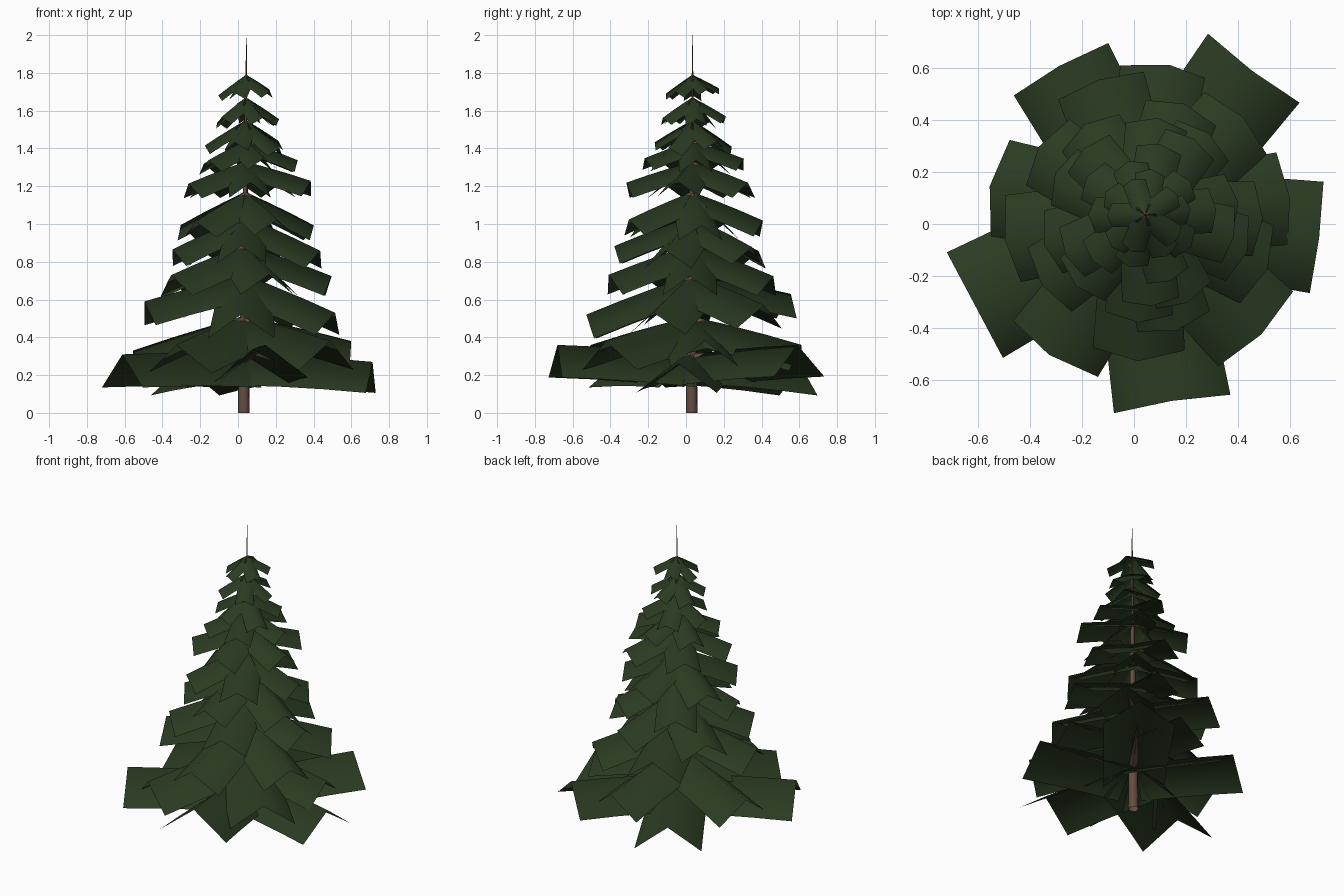
import bpy, bmesh, math, random
from mathutils import Vector

if "Cube" in bpy.data.objects:
    bpy.data.objects.remove(bpy.data.objects["Cube"])

random.seed(4)


def material(name, rgb):
    m = bpy.data.materials.new(name)
    m.diffuse_color = (*rgb, 1)
    m.use_nodes = True
    m.node_tree.nodes["Principled BSDF"].inputs["Base Color"].default_value = m.diffuse_color
    return m


green = material("needle green", (0.023, 0.043, 0.0155))
brown = material("bark brown", (0.13, 0.071, 0.051))


def finish(bm, name, mat):
    for f in bm.faces:
        f.smooth = True
    me = bpy.data.meshes.new(name)
    bm.to_mesh(me)
    bm.free()
    me.materials.append(mat)
    ob = bpy.data.objects.new(name, me)
    bpy.context.collection.objects.link(ob)


def tube(bm, p0, p1, r0, r1, sides):
    """Open tapered stick between two points."""
    q = (p1 - p0).to_track_quat('Z', 'Y')
    rings = []
    for p, r in ((p0, r0), (p1, r1)):
        rings.append([bm.verts.new(p + q @ Vector((r * math.cos(k * math.tau / sides),
                                                   r * math.sin(k * math.tau / sides), 0)))
                      for k in range(sides)])
    for k in range(sides):
        j = (k + 1) % sides
        bm.faces.new((rings[0][k], rings[0][j], rings[1][j], rings[1][k]))


def frond(bm, base, d, t, n, length, width, sag):
    """Roof-shaped sheet of needles folded along the branch."""
    rows = []
    for i in range(4):
        u = i / 3
        mid = base + d * length * u + n * 0.01 * length * math.sin(math.pi * u)
        w = width * (0.85 + 0.15 * u)
        rows.append([bm.verts.new(mid + t * (s * w / 2) - n * (abs(s) * sag))
                     for s in (-1, 0, 1)])
    for a, b in zip(rows, rows[1:]):
        for k in range(2):
            bm.faces.new((a[k], b[k], b[k + 1], a[k + 1]))


# Trunk with a thin leader at the top
foot, top = Vector((0.03, 0.03, 0)), Vector((0.045, 0.035, 2.0))
bm = bmesh.new()
tube(bm, foot, top, 0.033, 0.001, 8)
finish(bm, "trunk", brown)


def even(first, reach, drop):
    """Five evenly spread branches with slight variation."""
    return [(first + 72 * k + random.uniform(-3, 3), reach * random.uniform(0.97, 1.04),
             drop + random.uniform(-0.02, 0.02)) for k in range(5)]


# Whorls: base height, then each branch as direction in degrees, reach, tip drop
whorls = [
    (0.31, [(-81, 0.72, -0.05), (-7, 0.685, 0.04), (53, 0.70, -0.05),
            (119, 0.66, 0.06), (208, 0.73, 0.0)]),
    (0.51, [(7, 0.57, 0.13), (80, 0.59, 0.15), (169, 0.60, 0.18),
            (-124, 0.645, 0.15), (-45, 0.645, 0.13)]),
    (0.73, [(190, 0.54, 0.14), (-92, 0.56, 0.21), (-23, 0.52, 0.20),
            (45, 0.54, 0.16), (108, 0.55, 0.10)]),
    (0.89, even(0, 0.47, 0.17)),
    (1.04, even(-22, 0.41, 0.17)),
    (1.17, even(8, 0.375, 0.16)),
    (1.33, even(-12, 0.345, 0.12)),
    (1.44, even(5, 0.27, 0.11)),
    (1.55, even(-36, 0.21, 0.13)),
    (1.67, even(8, 0.18, 0.12)),
    (1.79, even(36, 0.15, 0.09)),
]
needles, sticks = bmesh.new(), bmesh.new()
for z, branches in whorls:
    for deg, reach, drop in branches:
        a, s = math.radians(deg), math.atan2(drop, reach)
        d = Vector((math.cos(a) * math.cos(s), math.sin(a) * math.cos(s), -math.sin(s)))
        t = Vector((-math.sin(a), math.cos(a), 0))
        n = d.cross(t)
        length = reach / math.cos(s)
        base = foot.lerp(top, z / 2)
        frond(needles, base, d, t, n, length, reach * 0.63, reach * 0.24)
        low = base - n * 0.03 * reach
        tube(sticks, low, low + d * length * 0.7, 0.04 * reach, 0.004 * reach, 4)
finish(needles, "needle_fronds", green)
finish(sticks, "branches", brown)
